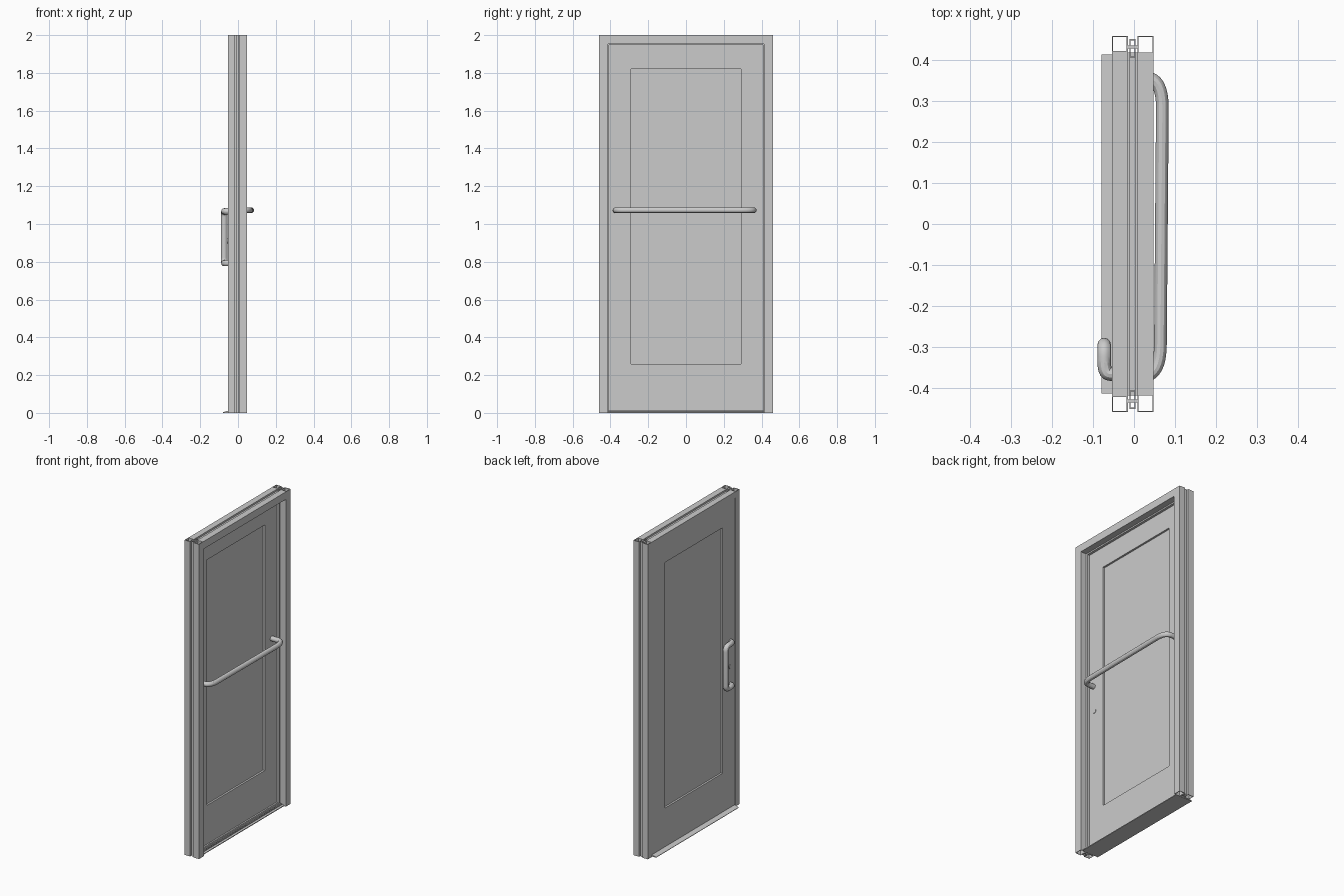
import bpy
from mathutils import Vector

cube = bpy.data.objects.get("Cube")
if cube:
    bpy.data.objects.remove(cube)

metal = bpy.data.materials.new("light_grey_metal")
metal.use_nodes = True
GREY = (0.6, 0.6, 0.6, 1)
metal.diffuse_color = GREY
metal.node_tree.nodes["Principled BSDF"].inputs["Base Color"].default_value = GREY


def add(name, verts, faces):
    mesh = bpy.data.meshes.new(name)
    mesh.from_pydata(verts, [], faces)
    mesh.materials.append(metal)
    obj = bpy.data.objects.new(name, mesh)
    bpy.context.collection.objects.link(obj)
    return obj


def rect(a0, a1, b0, b1):
    return [(a0, b0), (a1, b0), (a1, b1), (a0, b1)]


def sweep(name, outer, place, lo, hi, inner=None):
    """Extrude a profile from lo to hi; with an inner loop it is a hollow tube."""
    n = len(outer)
    loops = [outer] + ([inner] if inner else [])
    verts, faces = [], []
    for loop in loops:
        verts += [place(a, b, t) for t in (lo, hi) for a, b in loop]
    for k in range(len(loops)):
        o = k * 2 * n
        for i in range(n):
            j = (i + 1) % n
            faces.append((o + i, o + j, o + n + j, o + n + i))
    if inner:
        for o in (0, n):
            for i in range(n):
                j = (i + 1) % n
                faces.append((o + i, o + j, 2 * n + o + j, 2 * n + o + i))
    else:
        faces += [tuple(range(n)), tuple(range(n, 2 * n))]
    obj = add(name, verts, faces)
    import bmesh
    bm = bmesh.new()
    bm.from_mesh(obj.data)
    bmesh.ops.recalc_face_normals(bm, faces=bm.faces)
    bm.to_mesh(obj.data)
    bm.free()
    return obj


# Frame section: x range and depth range measured in from the outer face
WALL = 0.003
SECTION = {
    "back_channel": (-0.054, -0.015, 0, 0.04),
    "front_channel": (0.008, 0.048, 0, 0.048),
    "centre_stop": (-0.011, 0.004, 0.008, 0.053),
    "thermal_web": (-0.016, 0.009, 0.024, 0.031),
}
MEMBERS = {
    "left_jamb": (lambda x, d, t: (x, -0.46 + d, t), 0, 2),
    "right_jamb": (lambda x, d, t: (x, 0.46 - d, t), 0, 2),
    "header": (lambda x, d, t: (x, t, 2 - d), -0.42, 0.42),
}
for member, (place, lo, hi) in MEMBERS.items():
    for part, (x0, x1, d0, d1) in SECTION.items():
        inner = None
        if part != "thermal_web":
            inner = rect(x0 + WALL, x1 - WALL, d0 + WALL, d1 - WALL)
        sweep(member + "_" + part, rect(x0, x1, d0, d1), place, lo, hi, inner)

# Door leaf with an opening, and the recessed pane
across = lambda y, z, x: (x, y, z)
sweep("door_leaf", rect(-0.417, 0.417, 0.014, 1.963), across, -0.054, -0.014,
      rect(-0.29, 0.29, 0.26, 1.82))
sweep("pane", rect(-0.291, 0.291, 0.259, 1.821), across, -0.042, -0.026)

# Threshold with a sloped nose and ribs
along = lambda x, z, y: (x, y, z)
sweep("threshold", [(-0.08, 0), (0.035, 0), (0.035, 0.005), (0.005, 0.011),
                    (-0.055, 0.011), (-0.08, 0.003)], along, -0.415, 0.415)
for i in range(4):
    x = -0.008 + i * 0.009
    sweep("threshold_rib", rect(x, x + 0.004, 0.002, 0.014), along, -0.41, 0.41)


def handle(name, points, bend, radius):
    """Round bar along a path with rounded corners."""
    pts = [Vector(p) for p in points]
    path = [pts[0]]
    for p, c, q in zip(pts, pts[1:], pts[2:]):
        a = c + (p - c).normalized() * min(bend, (p - c).length * 0.5)
        b = c + (q - c).normalized() * min(bend, (q - c).length * 0.5)
        for i in range(9):
            t = i / 8
            path.append(a * (1 - t) ** 2 + c * 2 * t * (1 - t) + b * t * t)
    path.append(pts[-1])
    curve = bpy.data.curves.new(name, "CURVE")
    curve.dimensions = "3D"
    curve.bevel_depth = radius
    curve.bevel_resolution = 4
    curve.use_fill_caps = True
    spline = curve.splines.new("POLY")
    spline.points.add(len(path) - 1)
    for sp, p in zip(spline.points, path):
        sp.co = (*p, 1)
    curve.materials.append(metal)
    obj = bpy.data.objects.new(name, curve)
    bpy.context.collection.objects.link(obj)
    bpy.ops.object.select_all(action="DESELECT")
    obj.select_set(True)
    bpy.context.view_layer.objects.active = obj
    bpy.ops.object.convert(target="MESH")
    bpy.ops.object.shade_smooth_by_angle()


# Push bar on one side, offset pull handle on the other
handle("push_bar", [(-0.016, -0.373, 1.073), (0.064, -0.37, 1.073),
                    (0.07, 0.358, 1.073), (-0.016, 0.358, 1.073)], 0.075, 0.0155)
TOP, BOTTOM = 1.067, 0.793
handle("pull_handle", [(-0.05, -0.368, TOP), (-0.073, -0.365, TOP), (-0.073, -0.295, TOP),
                       (-0.073, -0.295, BOTTOM), (-0.073, -0.365, BOTTOM),
                       (-0.05, -0.368, BOTTOM)], 0.03, 0.0165)

# Lock cylinder through the leaf
bpy.ops.mesh.primitive_cylinder_add(vertices=24, radius=0.013, depth=0.046,
                                    location=(-0.035, -0.365, 0.91),
                                    rotation=(0, 1.5708, 0))
lock = bpy.context.object
lock.name = "lock_cylinder"
lock.data.materials.append(metal)
bpy.ops.object.shade_smooth_by_angle()
